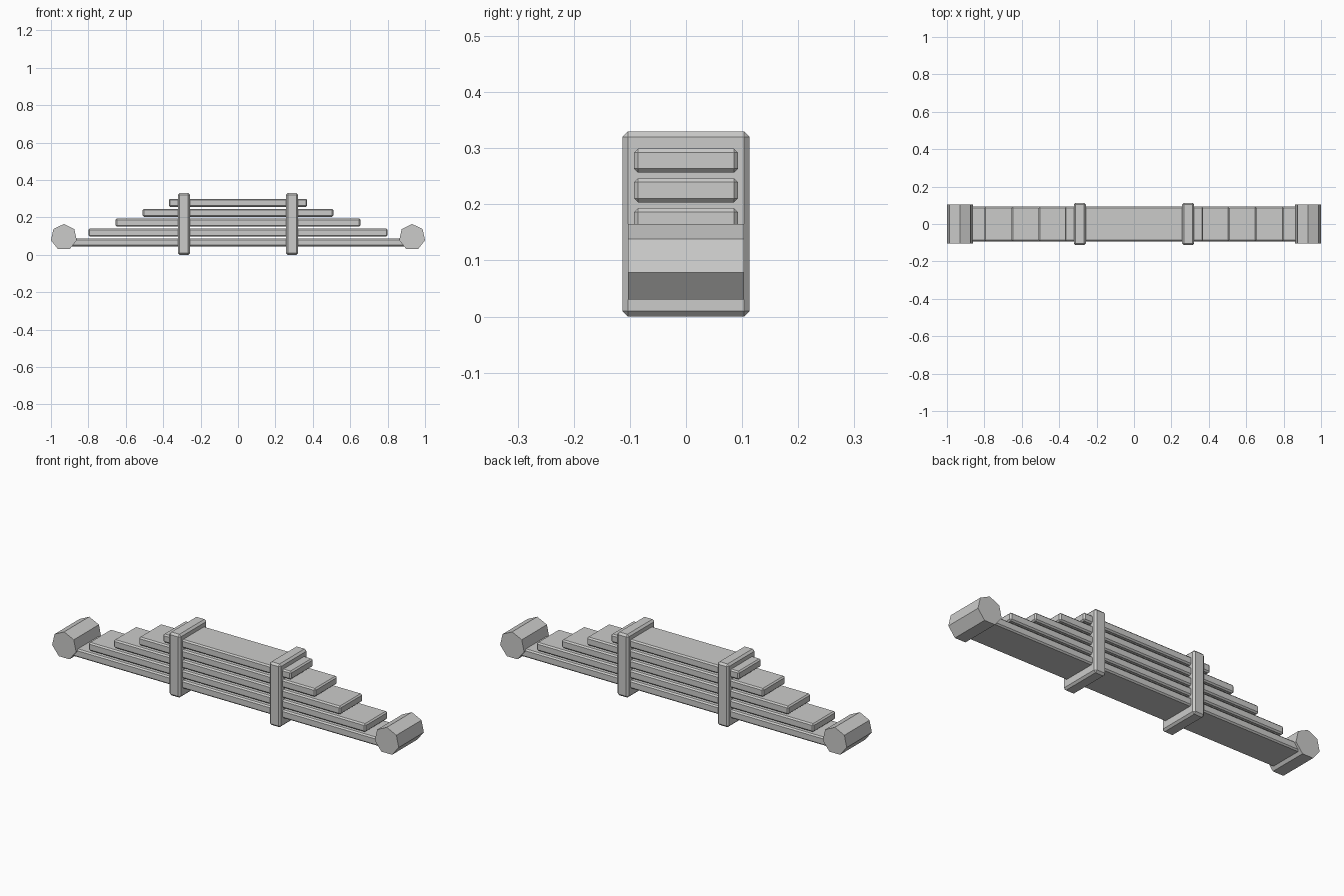
import bpy
import math

if "Cube" in bpy.data.objects:
    bpy.data.objects.remove(bpy.data.objects["Cube"])

# Single steel colour
steel = bpy.data.materials.new("steel_grey")
steel.use_nodes = True
colour = (0.6, 0.6, 0.59, 1)
steel.diffuse_color = colour
steel.node_tree.nodes["Principled BSDF"].inputs["Base Color"].default_value = colour


def bar(name, x, z, size, chamfer):
    """Rectangular bar with chamfered edges."""
    bpy.ops.mesh.primitive_cube_add(size=1, location=(x, 0, z))
    ob = bpy.context.object
    ob.name = name
    ob.scale = size
    bpy.ops.object.transform_apply(location=False, rotation=False, scale=True)
    mod = ob.modifiers.new("chamfer", "BEVEL")
    mod.width = chamfer
    mod.segments = 1
    ob.data.materials.append(steel)


# Stack of leaves, longest at the bottom
for i, half_length in enumerate((0.925, 0.8, 0.655, 0.51, 0.37)):
    bar(f"leaf_{i + 1}", 0, 0.066 + 0.053 * i, (2 * half_length, 0.185, 0.043), 0.007)

for side, sign in (("left", 1), ("right", -1)):
    # Clamp around the stack
    bar(f"{side}_clamp", sign * 0.289, 0.165, (0.066, 0.227, 0.33), 0.01)

    # Seven-sided end eye, one corner pointing up
    bpy.ops.mesh.primitive_cylinder_add(
        vertices=7, radius=0.071, depth=0.207,
        location=(sign * 0.931, 0, 0.094), rotation=(-math.pi / 2, 0, 0))
    eye = bpy.context.object
    eye.name = f"{side}_eye"
    eye.rotation_euler.x = math.pi / 2
    eye.data.materials.append(steel)
